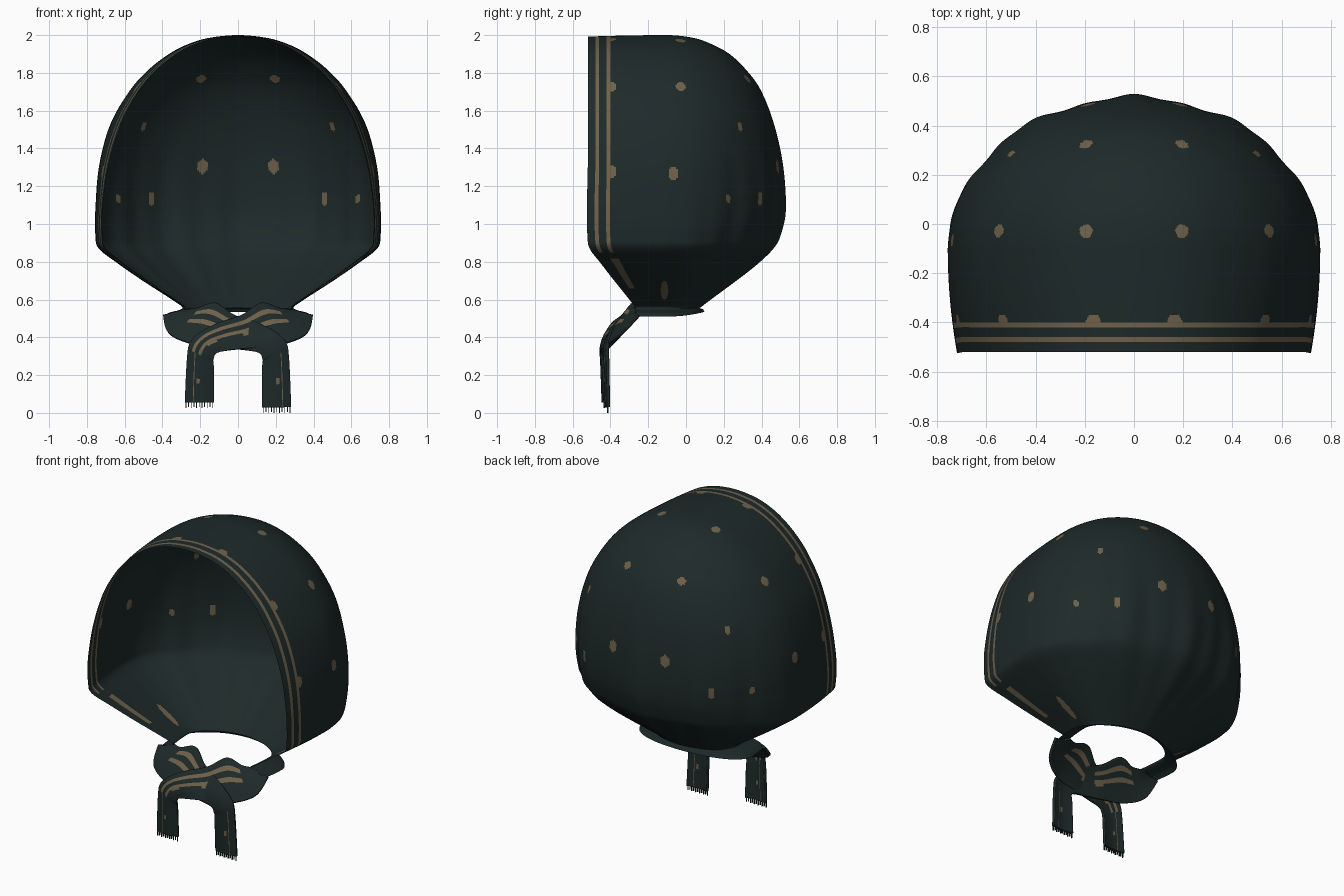
import bpy, bmesh, math
from mathutils import Vector

if "Cube" in bpy.data.objects:
    bpy.data.objects.remove(bpy.data.objects["Cube"])


def material(name, rgb):
    m = bpy.data.materials.new(name)
    m.diffuse_color = (*rgb, 1)
    m.use_nodes = True
    m.node_tree.nodes["Principled BSDF"].inputs["Base Color"].default_value = m.diffuse_color
    return m


TEAL = material("dark teal cloth", (0.0125, 0.0225, 0.022))
TAN = material("tan print", (0.160, 0.121, 0.071))


def clamp(v):
    return max(0, min(1, v))


def finish(bm, name):
    me = bpy.data.meshes.new(name)
    for f in bm.faces:
        f.smooth = True
    bm.to_mesh(me)
    bm.free()
    me.materials.append(TEAL)
    me.materials.append(TAN)
    ob = bpy.data.objects.new(name, me)
    bpy.context.collection.objects.link(ob)
    return ob


def spline(rows, step):
    """Catmull-Rom through rows; the first and last rows only set tangents."""
    out = []
    for p0, p1, p2, p3 in zip(rows, rows[1:], rows[2:], rows[3:]):
        n = max(2, math.ceil(math.dist(p1, p2) / step))
        for k in range(n):
            t = k / n
            out.append([0.5 * (2 * b + (c - a) * t + (2 * a - 5 * b + 4 * c - d) * t * t
                               + (3 * b - a - 3 * c + d) * t ** 3)
                        for a, b, c, d in zip(p0, p1, p2, p3)])
    out.append(list(rows[-2]))
    return out


def grid(bm, rows, rule):
    vs = [[bm.verts.new(p) for p in r] for r in rows]
    for i in range(len(vs) - 1):
        for j in range(len(vs[0]) - 1):
            f = bm.faces.new((vs[i][j], vs[i + 1][j], vs[i + 1][j + 1], vs[i][j + 1]))
            f.material_index = rule(i, j)


# ---- hood: horizontal U-shaped sections (height, half width, back y, front y)
C = -0.1
PROFILE = [(1.985, -.155, -.24, -.52),
           (2.0, 0, C, -.52), (1.985, .155, .04, -.52), (1.95, .27, .14, -.52),
           (1.9, .365, .23, -.52), (1.82, .47, .315, -.52), (1.71, .57, .395, -.52),
           (1.53, .675, .465, -.52), (1.31, .735, .507, -.52), (1.08, .755, .515, -.525),
           (.94, .755, .487, -.522), (.87, .737, .45, -.51), (.79, .635, .37, -.45),
           (.70, .505, .26, -.38), (.60, .35, .13, -.30), (.56, .295, .08, -.27),
           (.545, .31, .08, -.27), (.53, .365, .105, -.27), (.51, .395, .12, -.27),
           (.51, .395, .12, -.27)]
NS, NA = 42, 200


def section(z, w, yb, yf):
    w = max(w, 0)
    amp = 0.016 * clamp((1.55 - z) / 0.5) * clamp((z - .5) / .25)
    e = 1 + 0.05 * clamp((1.15 - z) / 0.25)             # leaner back corners low down
    rim = clamp((.56 - z) / .04)                        # rim is raised and slim at the back
    pinch = 0.05 + 0.035 * clamp((z - 1.1) / .4)        # face edge pulled inwards
    side = []
    for i in range(NS):
        s = 1 - i / NS
        side.append((w * (1 - pinch * s * s), C + (yf - C) * s,
                     z - 0.008 * s * s * clamp((z - 1.5) / .5)))
    arc = []
    for i in range(NA + 1):
        a = math.pi * i / NA
        ca, sa = math.cos(a), max(0, math.sin(a))
        fold = 1 - 0.1 * rim * sa + amp * sa * (math.cos(10 * (a - math.pi / 2))
                                                + 0.5 * math.cos(23 * (a - math.pi / 2)))
        arc.append((fold * w * math.copysign(abs(ca) ** e, ca),
                    C + fold * (yb - C) * sa ** e, z + 0.025 * rim * sa * sa))
    return side + arc + [(-x, y, h) for x, y, h in reversed(side)]


ROWS = spline(PROFILE, 0.0095)


def edge_stripe(i, j):
    d = min(j, 2 * NS + NA - 1 - j)          # columns counted from the front hem
    z = ROWS[i][0]
    if z < .85:
        return int(.66 < z < .82 and 8 <= d <= 12)
    return int(d in (4, 5, 10, 11))


bm = bmesh.new()
grid(bm, [section(*r) for r in ROWS], edge_stripe)
bmesh.ops.remove_doubles(bm, verts=bm.verts, dist=1e-5)

# printed dots (position, width radius, height radius), snapped to the cloth
DOTS = [(.19, -.03, 1.96, .028, .03), (.565, -.025, 1.735, .026, .033),
        (.19, .31, 1.76, .026, .024), (.505, .29, 1.52, .018, .028),
        (.74, -.07, 1.27, .028, .036), (.185, .49, 1.31, .03, .038),
        (.62, .21, 1.13, .014, .026), (.45, .39, 1.13, .021, .035),
        (.42, -.115, .655, .02, .05), (.17, -.392, 1.99, .029, .03),
        (.53, -.392, 1.73, .029, .034), (.72, -.392, 1.28, .029, .038)]
faces = [(f, f.calc_center_median()) for f in bm.faces]
for x, y, z, rw, rh in DOTS:
    for side in (1, -1):
        p = Vector((side * x, y, z))
        near = [(f, c) for f, c in faces if (c - p).length < 0.2]
        q = min(near, key=lambda fc: (fc[1] - p).length)[1]
        lean = 1.55 * side if z < .8 else 0
        for f, c in near:
            e = c - q
            if math.hypot((e.x - lean * e.z) / rw, e.y / rw, e.z / rh) < 1:
                f.material_index = 1
hood = finish(bm, "hood")

# ---- knotted ends: ribbons given by upper and lower edge points
RIBBON = [(.29, -.24, .54, .395, -.25, .515),
          (.22, -.27, .55, .365, -.34, .42),
          (.12, -.28, .578, .24, -.41, .365),
          (.02, -.335, .515, .09, -.43, .345),
          (-.10, -.385, .475, -.02, -.445, .335),
          (-.19, -.415, .43, -.11, -.447, .318),
          (-.25, -.43, .375, -.13, -.445, .285),
          (-.268, -.432, .29, -.13, -.437, .25),
          (-.28, -.427, .055, -.13, -.427, .055)]
NV = 36


def ribbon(name, side, back, drop, stripe_end):
    rows = [list(r) for r in RIBBON]
    for k, r in enumerate(rows):
        r[0] *= side
        r[3] *= side
        if k > 1:
            r[1] += back
            r[4] += back
    for i in (2, 5):
        rows[-1][i] -= drop
    rows = spline([rows[0]] + rows + [rows[-1]], 0.01)
    pts = []
    for r in rows:
        a, b = Vector(r[:3]), Vector(r[3:])
        pts.append([a.lerp(b, v / NV) + Vector((0, -0.012 * math.sin(math.pi * v / NV), 0))
                    for v in range(NV + 1)])

    def stripes(i, j):
        mid = pts[i][NV // 2]
        x = mid.x * side
        if mid.z < 0.31:                      # thin line and a dot on the tail
            return int(j == 10 or (abs(mid.z - .17) < .014 and 13 < j < 18))
        if not stripe_end < x < 0.27:
            return 0
        dot = min(abs(x - d) for d in (.05, -.14)) < 0.024 and 18 < j < 22
        return int(j in (6, 7, 8, 9, 15, 16, 17, 18) or dot)

    bm = bmesh.new()
    grid(bm, pts, stripes)
    bmesh.ops.recalc_face_normals(bm, faces=bm.faces)
    ob = finish(bm, name)
    m = ob.modifiers.new("cloth thickness", "SOLIDIFY")
    m.thickness = 0.016
    m.offset = 0

    # fringe threads under the tail
    bm = bmesh.new()
    x0, x1, y, z = rows[-1][0], rows[-1][3], rows[-1][4], rows[-1][2]
    for k in range(11):
        x = x0 + (x1 - x0) * (k + 0.3) / 10.6
        g = bmesh.ops.create_cube(bm, size=1)["verts"]
        length = 0.025 if k % 2 else 0.03
        bmesh.ops.scale(bm, verts=g, vec=(0.004, 0.008, length))
        bmesh.ops.translate(bm, verts=g, vec=(x, y - 0.005, z - length / 2))
    finish(bm, name + "_fringe")


ribbon("front_tie", 1, 0, 0, -0.2)
ribbon("rear_tie", -1, 0.018, 0.025, 0.02)
